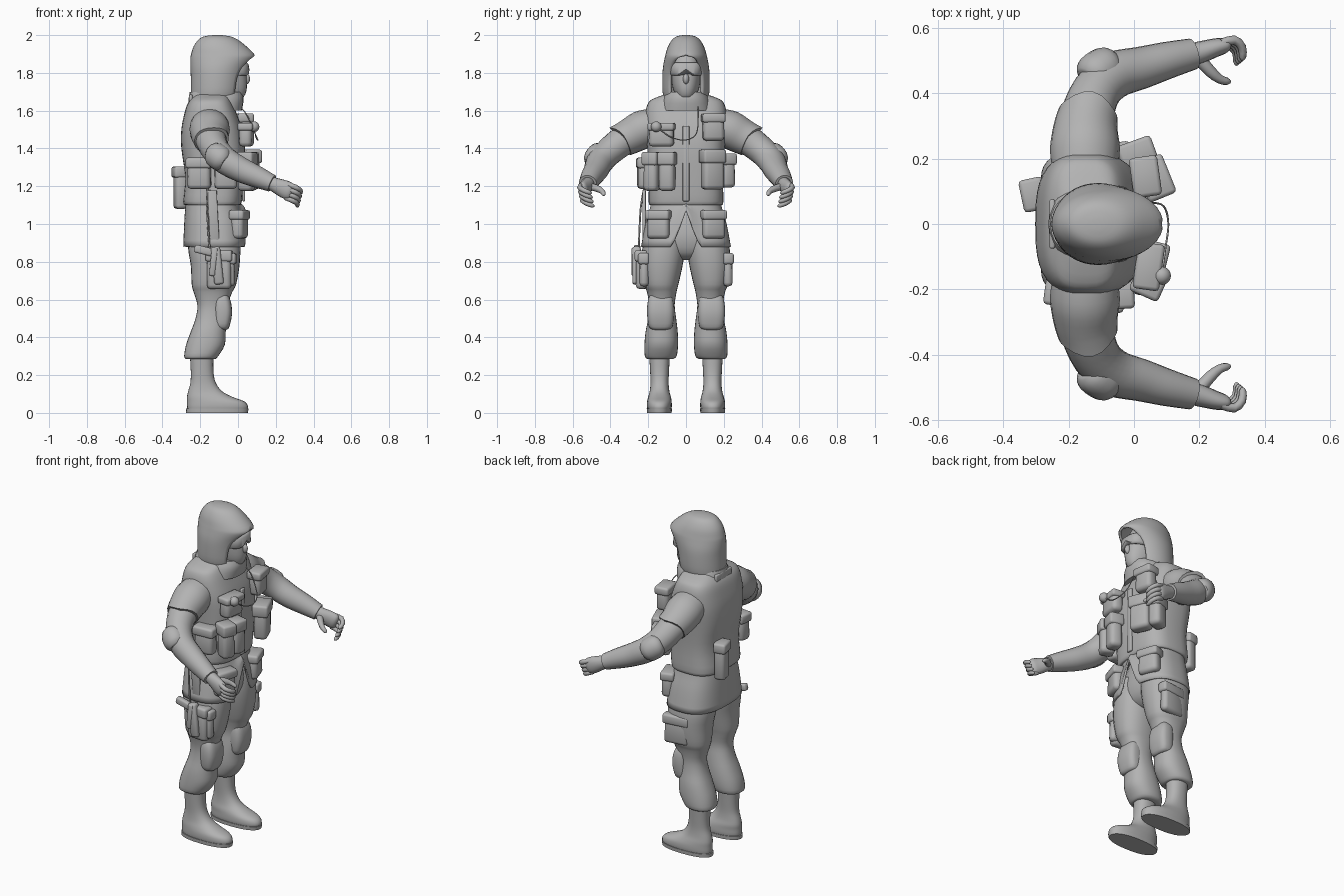
import bpy, bmesh, math
from mathutils import Vector, Matrix

if "Cube" in bpy.data.objects:
    bpy.data.objects.remove(bpy.data.objects["Cube"])

grey = bpy.data.materials.new("plain_grey")
grey.diffuse_color = (0.45, 0.45, 0.45, 1)
grey.use_nodes = True
grey.node_tree.nodes["Principled BSDF"].inputs["Base Color"].default_value = grey.diffuse_color


def finish(name, bm):
    bmesh.ops.remove_doubles(bm, verts=bm.verts, dist=0.0002)
    bmesh.ops.recalc_face_normals(bm, faces=bm.faces)
    me = bpy.data.meshes.new(name)
    bm.to_mesh(me)
    bm.free()
    me.materials.append(grey)
    ob = bpy.data.objects.new(name, me)
    bpy.context.collection.objects.link(ob)
    return ob


def smooth_rows(rows, steps):
    """Catmull-Rom interpolation between rows of numbers."""
    out = []
    for i in range(len(rows) - 1):
        a, b = rows[max(i - 1, 0)], rows[i]
        c, d = rows[i + 1], rows[min(i + 2, len(rows) - 1)]
        for k in range(steps):
            t = k / steps
            out.append([0.5 * (2*q + (r-p)*t + (2*p-5*q+4*r-s)*t*t + (3*q-p-3*r+s)*t**3)
                        for p, q, r, s in zip(a, b, c, d)])
    return out + [list(rows[-1])]


def skin(name, rings, closed=True, caps=(True, True)):
    bm = bmesh.new()
    vs = [[bm.verts.new(p) for p in r] for r in rings]
    n = len(vs[0])
    for a, b in zip(vs, vs[1:]):
        for j in range(n if closed else n - 1):
            bm.faces.new((a[j], a[(j+1) % n], b[(j+1) % n], b[j]))
    for ring, cap in ((vs[0], caps[0]), (vs[-1], caps[1])):
        if cap:
            bm.faces.new(ring)
    return finish(name, bm)


def loft(name, rows, s=1, n=28, p=2.3, steps=3, caps=(True, True), shape=None):
    """Rows: z, back x, front x, y min, y max."""
    rings = []
    for z, xb, xf, y0, y1 in smooth_rows(rows, steps):
        ring = []
        for j in range(n):
            a = 2 * math.pi * j / n
            c, q = math.cos(a), math.sin(a)
            x = (xb+xf)/2 + (xf-xb)/2 * math.copysign(abs(c)**(2/p), c)
            y = (y0+y1)/2 + (y1-y0)/2 * math.copysign(abs(q)**(2/p), q)
            ring.append(shape(x, y * s, z) if shape else (x, y * s, z))
        rings.append(ring)
    return skin(name, rings, caps=caps)


def tube(name, rows, s=1, n=16, steps=3, point=0):
    """Rows: x, y, z, sideways radius, upward radius."""
    rows = smooth_rows(rows, steps)
    pts = [Vector((r[0], r[1] * s, r[2])) for r in rows]
    rings = []
    for i, (c, r) in enumerate(zip(pts, rows)):
        t = (pts[min(i+1, len(pts)-1)] - pts[max(i-1, 0)]).normalized()
        h = t.cross(Vector((0, 0, 1)))
        h = h.normalized() if h.length > 0.05 else Vector((0, 1, 0))
        v = h.cross(t)
        ring = []
        for j in range(n):
            a = 2 * math.pi * j / n
            push = point * max(0, math.sin(a))**3 if i == len(pts) - 1 else 0
            ring.append(c + h*r[3]*math.cos(a) + v*r[4]*math.sin(a) + t*push)
        rings.append(ring)
    return skin(name, rings)


def box(name, c, size, turn=0, tilt=0, r=0.015, taper=1):
    bm = bmesh.new()
    bmesh.ops.create_cube(bm, size=1)
    for v in bm.verts:
        k = taper if v.co.z > 0 else 1
        v.co = Vector((v.co.x*size[0]*k, v.co.y*size[1]*k, v.co.z*size[2]))
    bmesh.ops.bevel(bm, geom=bm.edges[:], offset=min(r, min(size)*0.4), segments=2,
                    profile=0.5, affect='EDGES')
    m = Matrix.Rotation(math.radians(turn), 4, 'Z') @ Matrix.Rotation(math.radians(tilt), 4, 'Y')
    bm.transform(Matrix.Translation(c) @ m)
    return finish(name, bm)


def pouch(name, c, size, turn=0, flap=0.35):
    """Bulging pocket with an overlapping lid."""
    box(name, c, size, turn, r=0.022, taper=0.94)
    h = size[2] * flap
    box(name + "_flap", (c[0], c[1], c[2] + size[2]/2 - h/2 + 0.006),
        (size[0] + 0.012, size[1] + 0.008, h), turn, r=0.012)


def ball(name, c, size):
    bm = bmesh.new()
    bmesh.ops.create_uvsphere(bm, u_segments=20, v_segments=12, radius=1)
    bm.transform(Matrix.Translation(c) @ Matrix.Diagonal((*size, 1)))
    return finish(name, bm)


def wire(name, pts, r):
    cu = bpy.data.curves.new(name, 'CURVE')
    cu.dimensions, cu.bevel_depth, cu.bevel_resolution = '3D', r, 1
    sp = cu.splines.new('POLY')
    pts = smooth_rows(pts, 5)
    sp.points.add(len(pts) - 1)
    for p, q in zip(sp.points, pts):
        p.co = (*q, 1)
    cu.materials.append(grey)
    bpy.context.collection.objects.link(bpy.data.objects.new(name, cu))


def sym(*rows):
    return [(z, b, f, -w, w) for z, b, f, w in rows]


# Vest, collar and jacket skirt with a split front
loft("vest", sym((1.10, -.28, .01, .19), (1.12, -.29, .02, .198), (1.25, -.28, .03, .196),
                 (1.4, -.3, .035, .205), (1.5, -.3, .022, .215), (1.58, -.285, -.005, .215),
                 (1.63, -.27, -.025, .205), (1.66, -.25, -.04, .18), (1.69, -.22, -.05, .1)), n=40, p=3)
loft("collar", sym((1.6, -.26, .02, .14), (1.66, -.262, .03, .125), (1.7, -.255, .02, .105)))


def split(x, y, z):
    f = 0.8 * max(0, 1 - abs(y) / 0.075) if x > -0.1 else 0
    return (x, y, 1.12 - (1.12 - z) * (1 - f))


skirt = loft("jacket_skirt", sym((1.12, -.275, .0, .183), (1.08, -.28, .01, .192), (1.0, -.285, .03, .215),
                                 (.88, -.29, .042, .238)), n=72, p=2.6, caps=(False, False), shape=split)
mod = skirt.modifiers.new("thickness", 'SOLIDIFY')
mod.thickness = 0.012
loft("hips", sym((1.1, -.25, -.03, .16), (.95, -.26, .0, .2), (.85, -.24, -.02, .16), (.81, -.18, -.07, .05)))
box("zip_placket", (.03, 0, 1.32), (.015, .035, .4), r=.005)

# Hood: open-fronted shell, rows are z, back, front, half width, half opening
hood_rows = smooth_rows([(1.66, -.25, .01, .115, .075), (1.7, -.25, .02, .124, .085), (1.78, -.25, .035, .125, .085),
                         (1.83, -.252, .055, .122, .075), (1.875, -.252, .085, .114, .05),
                         (1.9, -.248, .085, .108, .0), (1.94, -.235, .045, .095, .0),
                         (1.975, -.21, -.0, .074, .0), (1.993, -.18, -.04, .05, .0), (2.0, -.13, -.09, .015, .0)], 3)
rings = []
for z, xb, xf, w, o in hood_rows:
    a0 = math.asin(min(.95, max(0, o) / w))
    angles = [a0 + (2*math.pi - 2*a0) * j / 36 for j in range(37)]
    rings.append([((xb+xf)/2 + (xf-xb)/2*math.cos(a), w*math.sin(a), z) for a in angles])
hood = skin("hood", rings, closed=False, caps=(False, True))
mod = hood.modifiers.new("thickness", 'SOLIDIFY')
mod.thickness = 0.014

# Masked head and goggles
loft("masked_head", sym((1.6, -.17, -.03, .06), (1.65, -.18, .0, .06), (1.675, -.18, .032, .055),
                        (1.72, -.2, .047, .07), (1.79, -.21, .045, .08), (1.85, -.2, .035, .08), (1.92, -.15, 0, .05)))
ball("nose", (.044, 0, 1.768), (.02, .016, .028))


def nose_notch(x, y, z):
    return (x, y, z + (.025 * max(0, 1 - abs(y) / .035) if z < 1.81 and x > 0 else 0))


loft("goggles", sym((1.785, -.12, .05, .078), (1.795, -.12, .06, .084), (1.845, -.12, .056, .084),
                    (1.855, -.12, .046, .078)), n=40, p=2.8, steps=1, shape=nose_notch)

for s, side in ((1, "left"), (-1, "right")):
    # Sleeve, short oversleeve, elbow pad
    tube(side + "_sleeve", [(-.14, .13, 1.53, .1, .085), (-.15, .22, 1.5, .1, .095), (-.145, .32, 1.45, .084, .082),
                            (-.115, .405, 1.385, .075, .075), (-.06, .455, 1.33, .072, .072), (.02, .477, 1.285, .065, .066),
                            (.1, .5, 1.25, .057, .058), (.18, .52, 1.215, .048, .046)], s, 20)
    tube(side + "_oversleeve", [(-.15, .17, 1.525, .1, .09), (-.15, .23, 1.5, .107, .102), (-.148, .29, 1.468, .099, .096),
                                (-.14, .335, 1.445, .092, .09)], s, 20, point=.035)
    tube(side + "_elbow_pad", [(-.14, .44, 1.38, .04, .045), (-.125, .455, 1.37, .062, .066),
                               (-.085, .482, 1.34, .062, .066), (-.065, .492, 1.325, .045, .045)], s, 18)
    # Gloved hand
    tube(side + "_palm", [(.16, .515, 1.222, .034, .034), (.2, .524, 1.205, .034, .04), (.245, .538, 1.185, .029, .048),
                          (.275, .545, 1.172, .024, .046), (.288, .547, 1.167, .012, .03)], s, 14)
    for i in range(4):
        x, y, z = .268 - .006*i, .553 - .005*i, 1.208 - .023*i
        tube(f"{side}_finger_{i+1}", [(x, y, z, .013, .013), (x+.038, y+.01, z-.014, .014, .014),
                                      (x+.062, y-.012, z-.03, .013, .013), (x+.064, y-.043, z-.042, .011, .011),
                                      (x+.06, y-.052, z-.045, .004, .004)], s, 8, 2)
    tube(side + "_thumb", [(.195, .51, 1.2, .02, .02), (.232, .468, 1.187, .018, .018), (.262, .443, 1.172, .014, .014),
                           (.286, .436, 1.158, .011, .011), (.294, .437, 1.152, .004, .004)], s, 10, 2)
    # Trouser leg with bloused hem
    loft(side + "_trouser_leg", [(1.0, -.26, .0, .01, .2), (.88, -.265, .012, .004, .23), (.78, -.25, .008, .018, .234),
                                 (.68, -.245, -.01, .04, .222), (.64, -.235, -.03, .05, .207), (.57, -.215, -.055, .06, .195),
                                 (.5, -.225, -.06, .052, .2), (.43, -.25, -.065, .044, .214), (.36, -.275, -.07, .042, .22),
                                 (.3, -.285, -.105, .05, .218), (.285, -.275, -.12, .07, .205)], s)
    loft(side + "_knee_pad", [(.44, -.12, -.06, .1, .17), (.455, -.13, -.046, .072, .196), (.52, -.13, -.032, .064, .206),
                              (.58, -.13, -.036, .066, .204), (.62, -.13, -.05, .075, .192), (.635, -.12, -.062, .1, .17)], s, p=3)
    # Boot and sole
    loft(side + "_boot", [(.31, -.255, -.13, .085, .195), (.22, -.25, -.13, .09, .19), (.16, -.252, -.118, .092, .188),
                          (.115, -.264, -.085, .088, .192), (.085, -.27, -.03, .08, .2), (.06, -.27, .035, .076, .206),
                          (.035, -.27, .053, .075, .207), (.018, -.268, .05, .078, .204)], s)
    loft(side + "_sole", [(0, -.274, .052, .076, .206), (.022, -.276, .056, .074, .208)], s, steps=1)
    # Jacket hip pocket and thigh cargo pocket
    pouch(side + "_hip_pocket", (.008, s*.145, .995), (.07, .125, .145), s*18)
    pouch(side + "_cargo_pocket", (-.09, s*.215, .755), (.15, .05, .17), s*8)

# Chest pockets and ammunition pouches
pouch("left_chest_pocket", (.035, .145, 1.51), (.075, .115, .14), 8)
pouch("right_chest_pocket", (.045, -.13, 1.47), (.07, .135, .12), -8)
pouch("left_front_pouch", (.065, .14, 1.285), (.08, .12, .205), 22)
pouch("left_side_pouch", (.01, .215, 1.28), (.1, .075, .175), 20)
pouch("right_front_pouch_inner", (.06, -.1, 1.275), (.075, .085, .2), -14)
pouch("right_front_pouch_outer", (.045, -.18, 1.275), (.085, .08, .2), -24)
pouch("right_side_pouch_front", (-.065, -.22, 1.265), (.12, .075, .16), 4)
pouch("right_side_pouch_back", (-.205, -.21, 1.265), (.125, .08, .16), -8)
ball("radio_knob", (.085, -.158, 1.515), (.028, .028, .028))
wire("radio_wire", [(.0, .062, 1.63), (.045, .065, 1.58), (.09, .055, 1.48), (.105, .0, 1.445),
                    (.095, -.08, 1.46), (.085, -.15, 1.51)], .003)

# Back canteen pouch and shoulder strap loops
box("back_pouch", (-.305, .09, 1.19), (.065, .09, .22), 12, r=.018)
box("back_pouch_lid", (-.308, .09, 1.275), (.075, .1, .06), 12, r=.012)
box("back_drag_strap", (-.25, 0, 1.66), (.018, .15, .05), r=.006)

# Thigh holster with pistol and hanging straps
pouch("holster", (-.1, -.232, .755), (.13, .06, .2), -6, .3)
box("holster_clip", (-.13, -.268, .8), (.032, .04, .15), 0, 6, .008)
box("pistol_grip", (-.175, -.258, .858), (.115, .035, .042), 0, 14, .01)
box("pistol_slide", (-.11, -.262, .78), (.05, .045, .2), 0, -6, .012)
box("holster_hanger", (-.13, -.222, 1.03), (.05, .018, .3), 0, -3, .005)
wire("hip_cord", [(-.16, -.22, 1.2), (-.165, -.238, 1.1), (-.16, -.245, 1.0), (-.15, -.25, .87)], .005)

# Smooth shading with crisp seams
meshes = [o for o in bpy.context.scene.objects if o.type == 'MESH']
for o in meshes:
    o.select_set(True)
bpy.context.view_layer.objects.active = meshes[0]
bpy.ops.object.shade_smooth_by_angle(angle=math.radians(50))
